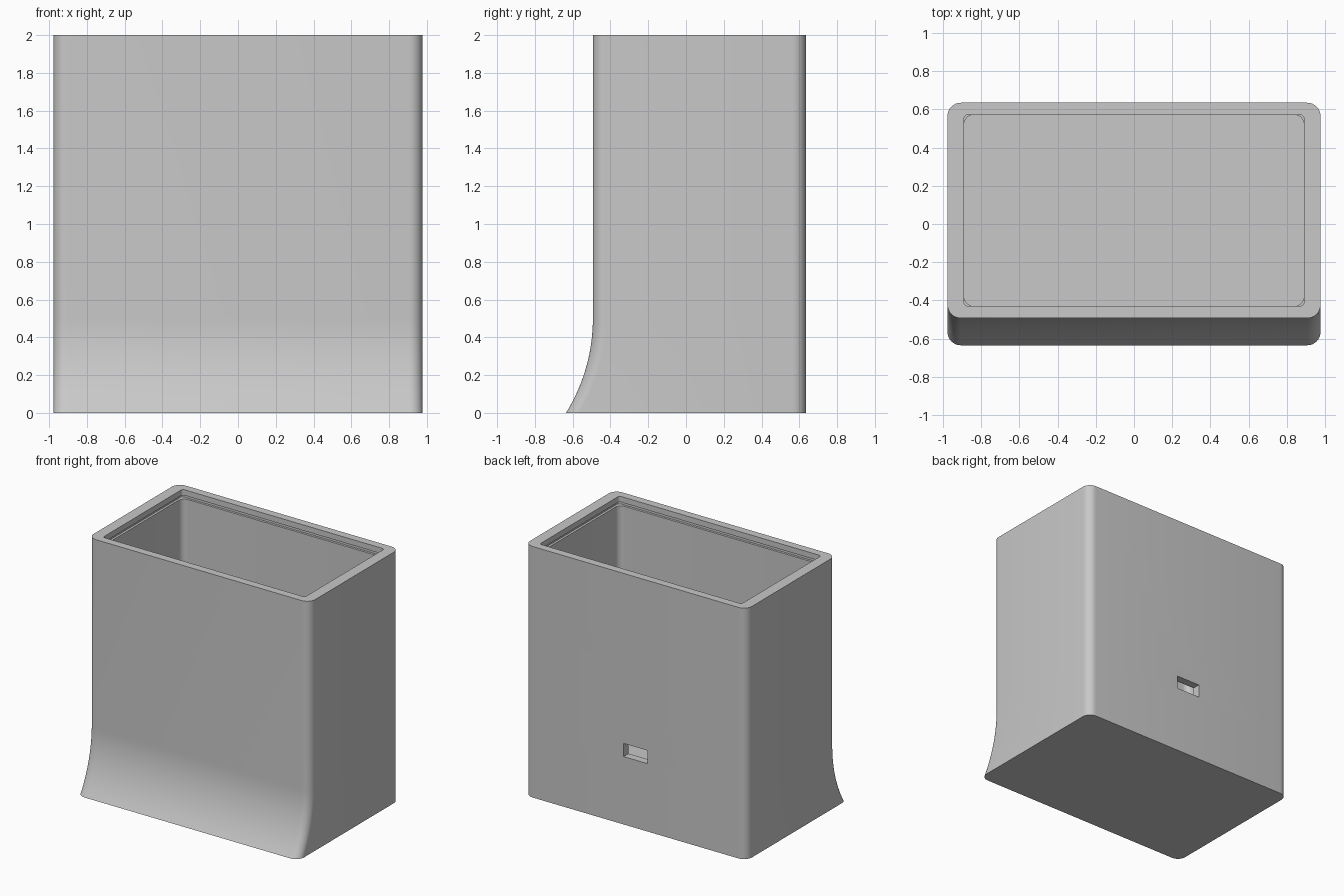
import bpy, bmesh
from math import pi, sin, cos, sqrt, radians

old = bpy.data.objects.get("Cube")
if old:
    bpy.data.objects.remove(old, do_unlink=True)

mat = bpy.data.materials.new("plain_grey")
mat.use_nodes = True
grey = (0.58, 0.58, 0.58, 1)
mat.diffuse_color = grey
mat.node_tree.nodes["Principled BSDF"].inputs["Base Color"].default_value = grey

HALF_W, BACK, FRONT = 0.977, 0.635, -0.493
IN_W, IN_BACK, IN_FRONT = 0.89, 0.572, -0.43
CORNER_STEPS = 8


def rounded_ring(bm, half_w, front, back, radius, z):
    """Ring of vertices around a rounded rectangle at height z."""
    centres = [(half_w - radius, back - radius), (radius - half_w, back - radius),
               (radius - half_w, front + radius), (half_w - radius, front + radius)]
    ring = []
    for corner, (cx, cy) in enumerate(centres):
        for i in range(CORNER_STEPS + 1):
            a = (corner + i / CORNER_STEPS) * pi / 2
            ring.append(bm.verts.new((cx + radius * cos(a), cy + radius * sin(a), z)))
    return ring


bm = bmesh.new()
rings = []

# Outer shell: flared front foot, then straight walls
flare_top, flare_radius, steps = 0.5, 0.95, 16
for i in range(steps + 1):
    z = flare_top * i / steps
    out = flare_radius - sqrt(flare_radius ** 2 - (flare_top - z) ** 2)
    rings.append(rounded_ring(bm, HALF_W, FRONT - out, BACK, 0.07, z))
rings.append(rounded_ring(bm, HALF_W, FRONT, BACK, 0.07, 2))

# Inside: rim, lid groove, cavity walls down to the floor
for z, grow, radius in [(2, 0, 0.02), (1.955, 0, 0.02), (1.955, 0.018, 0.02),
                        (1.93, 0.018, 0.02), (1.93, 0, 0.05), (0.5, 0, 0.05)]:
    rings.append(rounded_ring(bm, IN_W + grow, IN_FRONT - grow, IN_BACK + grow, radius, z))

for low, high in zip(rings, rings[1:]):
    for i in range(len(low)):
        j = (i + 1) % len(low)
        bm.faces.new((low[i], low[j], high[j], high[i]))
bm.faces.new(rings[0][::-1])
bm.faces.new(rings[-1])
bmesh.ops.recalc_face_normals(bm, faces=bm.faces)

mesh = bpy.data.meshes.new("container_body")
bm.to_mesh(mesh)
bm.free()
mesh.materials.append(mat)
body = bpy.data.objects.new("container_body", mesh)
bpy.context.collection.objects.link(body)

# Cable slot through the back wall
bpy.ops.mesh.primitive_cube_add(size=1, location=(0, 0.6, 0.593))
cutter = bpy.context.object
cutter.name = "slot_cutter"
cutter.scale = (0.21, 0.2, 0.105)
cutter.hide_render = True
cutter.data.materials.append(mat)

cut = body.modifiers.new("cable_slot", "BOOLEAN")
cut.operation = "DIFFERENCE"
cut.solver = "EXACT"
cut.object = cutter
bpy.ops.object.select_all(action="DESELECT")
body.select_set(True)
bpy.context.view_layer.objects.active = body
bpy.ops.object.modifier_apply(modifier=cut.name)
bpy.data.objects.remove(cutter, do_unlink=True)

bpy.ops.object.shade_smooth_by_angle(angle=radians(30))
